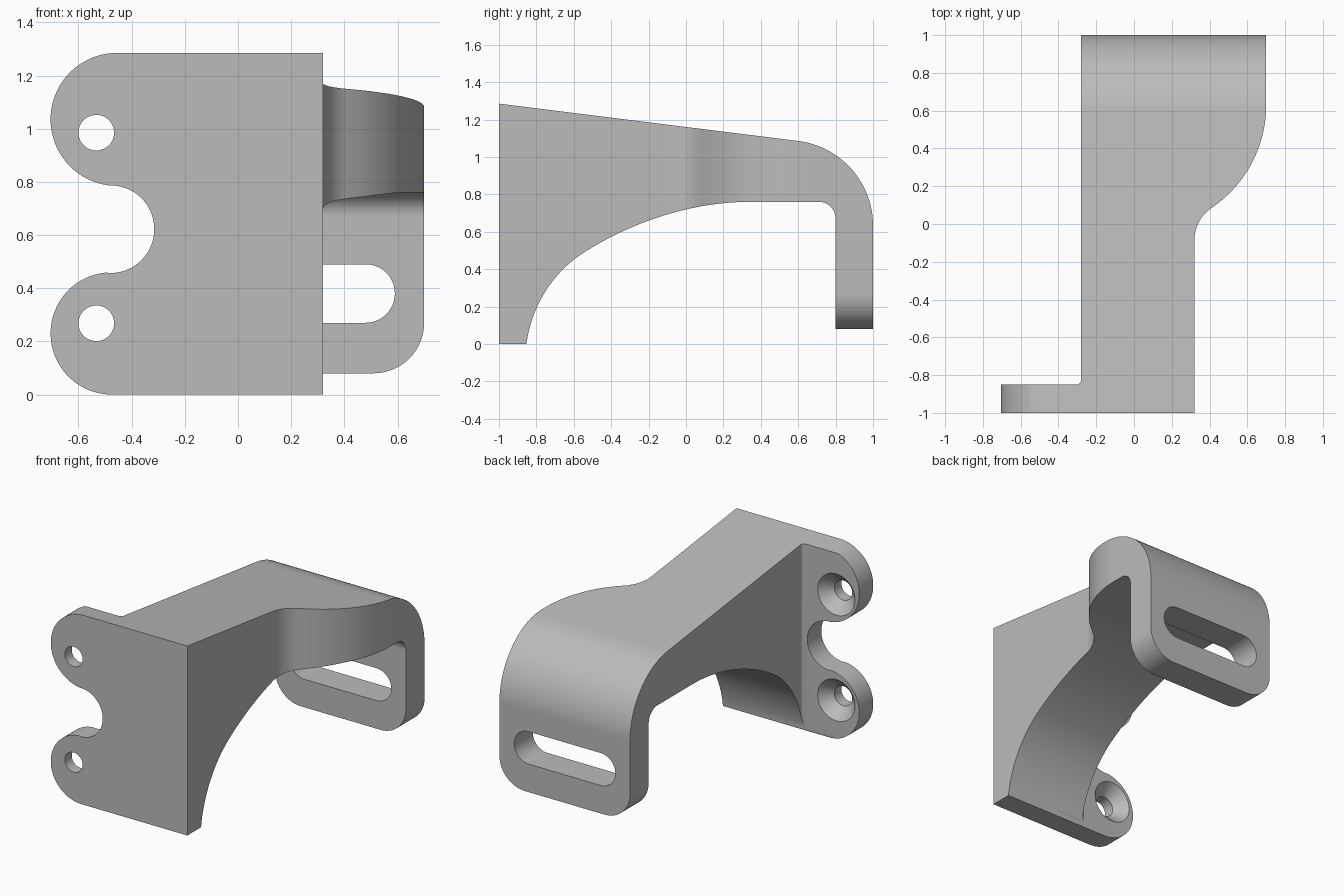
import bpy, bmesh
from math import radians, cos, sin
from mathutils import Vector
from mathutils.geometry import interpolate_bezier

cube = bpy.data.objects.get("Cube")
if cube:
    bpy.data.objects.remove(cube, do_unlink=True)

grey = bpy.data.materials.new("plain_grey")
grey.use_nodes = True
grey.diffuse_color = (0.5, 0.5, 0.5, 1)
grey.node_tree.nodes["Principled BSDF"].inputs["Base Color"].default_value = (0.5, 0.5, 0.5, 1)


def arc(cx, cy, r, start, end, steps=24):
    angles = [radians(start + (end - start) * i / steps) for i in range(steps + 1)]
    return [(cx + r * cos(a), cy + r * sin(a)) for a in angles]


def bezier(a, b, c, d, steps=24):
    pts = interpolate_bezier(*[Vector((*p, 0)) for p in (a, b, c, d)], steps)
    return [(p.x, p.y) for p in pts]


# Maps profile coordinates plus depth into space for each extrusion axis
AXES = {
    "x": lambda u, v, d: (d, u, v),
    "y": lambda u, v, d: (u, d, v),
    "z": lambda u, v, d: (u, v, d),
}


def prism(name, profile, axis, low, high):
    bm = bmesh.new()
    rings = [[bm.verts.new(AXES[axis](u, v, d)) for u, v in profile] for d in (low, high)]
    n = len(profile)
    for ring in rings:
        bm.faces.new(ring)
    for i in range(n):
        j = (i + 1) % n
        bm.faces.new((rings[0][i], rings[0][j], rings[1][j], rings[1][i]))
    return finish(name, bm)


def finish(name, bm):
    bmesh.ops.recalc_face_normals(bm, faces=bm.faces)
    mesh = bpy.data.meshes.new(name)
    bm.to_mesh(mesh)
    bm.free()
    mesh.materials.append(grey)
    obj = bpy.data.objects.new(name, mesh)
    bpy.context.collection.objects.link(obj)
    return obj


def lathe(name, cx, cz, sections, segments=40):
    """Stack of circles along y, given as (y, radius)."""
    bm = bmesh.new()
    rings = [[bm.verts.new((x, y, z)) for x, z in arc(cx, cz, r, 0, 360, segments)[:-1]]
             for y, r in sections]
    bm.faces.new(rings[0])
    bm.faces.new(rings[-1])
    for a, b in zip(rings, rings[1:]):
        for i in range(segments):
            j = (i + 1) % segments
            bm.faces.new((a[i], a[j], b[j], b[i]))
    return finish(name, bm)


def combine(target, tool, operation):
    mod = target.modifiers.new("shape", "BOOLEAN")
    mod.operation = operation
    mod.solver = "EXACT"
    mod.object = tool
    tool.hide_render = True
    bpy.ops.object.select_all(action="DESELECT")
    bpy.context.view_layer.objects.active = target
    target.select_set(True)
    bpy.ops.object.modifier_apply(modifier=mod.name)
    bpy.data.objects.remove(tool, do_unlink=True)


# Side profile: sloped top, rounded shoulder, hanging tab and arched underside
side = [(-1, 0), (-1, 1.285)]
side += arc(0.543, 0.632, 0.457, 83, 0, 32)
side += [(1, 0.08), (0.8, 0.08)]
side += arc(0.71, 0.67, 0.09, 0, 90, 12)
side += bezier((0.34, 0.76), (0.03, 0.76), (-0.3, 0.65), (-0.56, 0.48))
side += bezier((-0.56, 0.48), (-0.73, 0.365), (-0.83, 0.18), (-0.853, 0))[1:]
bracket = prism("mounting_bracket", side, "x", -0.8, 0.8)

# Plan outline: flange, straight arm and the S-curve widening to the tab
plan = [(-0.8, -1.1), (0.32, -1.1)]
plan += arc(0.524, -0.085, 0.204, 180, 124, 16)
plan += arc(0.043, 0.63, 0.657, -56, 0, 28)[1:]
plan += [(0.7, 1.1), (-0.28, 1.1)]
plan += arc(-0.305, -0.825, 0.025, 0, -90, 8)
plan += [(-0.8, -0.85)]
combine(bracket, prism("plan_trim", plan, "z", -0.2, 1.5), "INTERSECT")

# Flange outline: two round lugs with a notch between
front = [(0.8, -0.1), (0.8, 1.4), (-0.455, 1.4)]
front += arc(-0.455, 1.035, 0.25, 90, 262, 40)
front += arc(-0.48, 0.622, 0.165, 92, -92, 36)
front += arc(-0.475, 0.23, 0.23, 94, 270, 40)
front += [(-0.475, -0.1)]
combine(bracket, prism("flange_trim", front, "y", -1.2, 1.2), "INTERSECT")

# Countersunk screw holes, wide at the back
for z in (0.985, 0.268):
    hole = lathe("screw_hole", -0.533, z,
                 [(-1.1, 0.067), (-0.925, 0.067), (-0.85, 0.14), (-0.8, 0.14)])
    combine(bracket, hole, "DIFFERENCE")

# Adjustment slot through the tab
slot = arc(0.48, 0.38, 0.11, -90, 90) + arc(-0.06, 0.38, 0.11, 90, 270)
combine(bracket, prism("slot_cutter", slot, "y", 0.7, 1.1), "DIFFERENCE")

# Rounded lower corners of the tab
for side_sign in (1, -1):
    quarter = arc(0.3, 0.27, 0.19, 0, -90, 20)
    corner = quarter + [(0.3, 0), (0.6, 0), (0.6, 0.27)]
    profile = [(0.21 + side_sign * u, v) for u, v in corner]
    combine(bracket, prism("corner_cutter", profile, "y", 0.7, 1.1), "DIFFERENCE")

# Smooth curves with crisp edges
bpy.ops.object.select_all(action="DESELECT")
bracket.select_set(True)
bpy.context.view_layer.objects.active = bracket
bpy.ops.object.shade_smooth_by_angle(angle=radians(25))
weighted = bracket.modifiers.new("even_shading", "WEIGHTED_NORMAL")
weighted.keep_sharp = True
